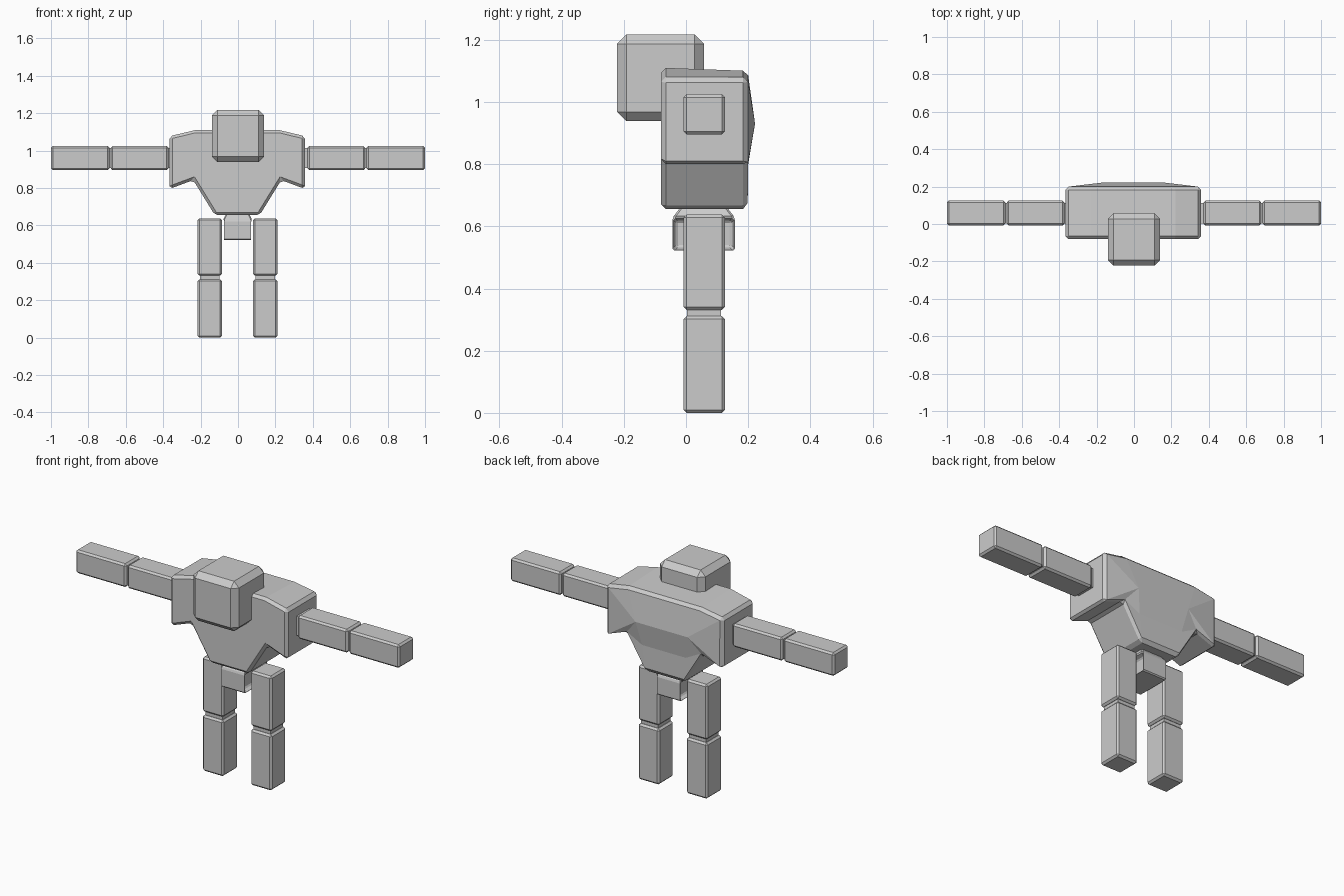
import bpy, bmesh
from mathutils import Vector

if "Cube" in bpy.data.objects:
    bpy.data.objects.remove(bpy.data.objects["Cube"])

grey = bpy.data.materials.new("light_grey")
grey.diffuse_color = (0.6, 0.6, 0.6, 1)
grey.use_nodes = True
grey.node_tree.nodes["Principled BSDF"].inputs["Base Color"].default_value = grey.diffuse_color


def finish(bm, name, bevel):
    bmesh.ops.recalc_face_normals(bm, faces=bm.faces)
    mesh = bpy.data.meshes.new(name)
    bm.to_mesh(mesh)
    bm.free()
    mesh.materials.append(grey)
    ob = bpy.data.objects.new(name, mesh)
    bpy.context.collection.objects.link(ob)
    if bevel:
        mod = ob.modifiers.new("edge_bevel", 'BEVEL')
        mod.width = bevel
        mod.segments = 1
        mod.limit_method = 'ANGLE'
        mod.angle_limit = 0.6
    return ob


def box_mesh(lo, hi):
    bm = bmesh.new()
    bmesh.ops.create_cube(bm, size=1)
    lo, hi = Vector(lo), Vector(hi)
    for v in bm.verts:
        v.co = Vector([(l + h) / 2 + c * (h - l) for l, h, c in zip(lo, hi, v.co)])
    return bm


def box(name, x, y, z, bevel=0.01):
    lo, hi = zip(sorted(x), sorted(y), sorted(z))
    return finish(box_mesh(lo, hi), name, bevel)


# Head
box("head", (-0.14, 0.14), (-0.222, 0.058), (0.938, 1.217), 0.03)

# Torso: extruded profile with a raised ridge on the back
profile = [(0.225, 1.11), (0.362, 1.077), (0.362, 0.795), (0.235, 0.842), (0.12, 0.655)]
bm = bmesh.new()
dx = -0.004


def vert(x, y, z):
    return bm.verts.new((x + dx, y, z))


rings = {}
for key, y in (("front", -0.08), ("back", 0.198)):
    right = [vert(x, y, z) for x, z in profile]
    left = [vert(-x, y, z) for x, z in profile]
    rings[key] = (right, left)
for v in rings["back"][0][:1] + rings["back"][1][:1]:
    v.co.z -= 0.01
front = rings["front"][0] + rings["front"][1][::-1]
back = rings["back"][0] + rings["back"][1][::-1]
bm.faces.new(front)
for i in range(10):
    j = (i + 1) % 10
    bm.faces.new((front[i], front[j], back[j], back[i]))
ridge = [vert(s * 0.16, 0.222, 0.93) for s in (1, -1)]
low = [vert(s * 0.135, 0.2, 0.80) for s in (1, -1)]
for s in (0, 1):
    a, b, c, d, e = rings["back"][s]
    r, l = ridge[s], low[s]
    for tri in ((a, b, r), (b, c, r), (c, d, r), (d, l, r), (d, e, l)):
        bm.faces.new(tri)
(a0, e0), (a1, e1) = [(ring[0], ring[4]) for ring in rings["back"]]
bm.faces.new((a0, a1, ridge[1], ridge[0]))
bm.faces.new((ridge[0], ridge[1], low[1], low[0]))
bm.faces.new((low[0], low[1], e1, e0))
finish(bm, "torso", 0.015)

# Pelvis: block with a tapered waist and recessed hip sides
bm = box_mesh((-0.08, -0.043, 0.522), (0.076, 0.157, 0.628))
bm.normal_update()
top = max(bm.faces, key=lambda f: f.calc_center_median().z)
sides = [f for f in bm.faces if abs(f.normal.x) > 0.9]
waist = bmesh.ops.extrude_discrete_faces(bm, faces=[top])["faces"][0]
for v in waist.verts:
    v.co = (-0.002 + (v.co.x + 0.002) * 0.78, 0.057 + (v.co.y - 0.057) * 0.72, 0.665)
bmesh.ops.inset_individual(bm, faces=sides, thickness=0.016, depth=-0.03)
finish(bm, "pelvis", 0.006)

# Arms and legs: two beveled segments joined by a slightly narrower link
for s, side in ((1, "right"), (-1, "left")):
    ay, az = (-0.008, 0.125), (0.895, 1.025)
    box(side + "_upper_arm", (s * 0.372, s * 0.68), ay, az)
    box(side + "_forearm", (s * 0.688, s * 1.0), ay, az)
    for name, x0, x1 in (("_elbow", 0.67, 0.70), ("_shoulder_link", 0.33, 0.38)):
        box(side + name, (s * x0, s * x1), (0.004, 0.113), (0.907, 1.013), 0)

    lx = (s * 0.0835 - 0.003, s * 0.2135 - 0.003)
    kx = (s * 0.096 - 0.003, s * 0.201 - 0.003)
    box(side + "_thigh", lx, ay, (0.331, 0.638))
    box(side + "_shin", lx, ay, (0.0, 0.312))
    box(side + "_knee", kx, (0.004, 0.113), (0.305, 0.34), 0)
